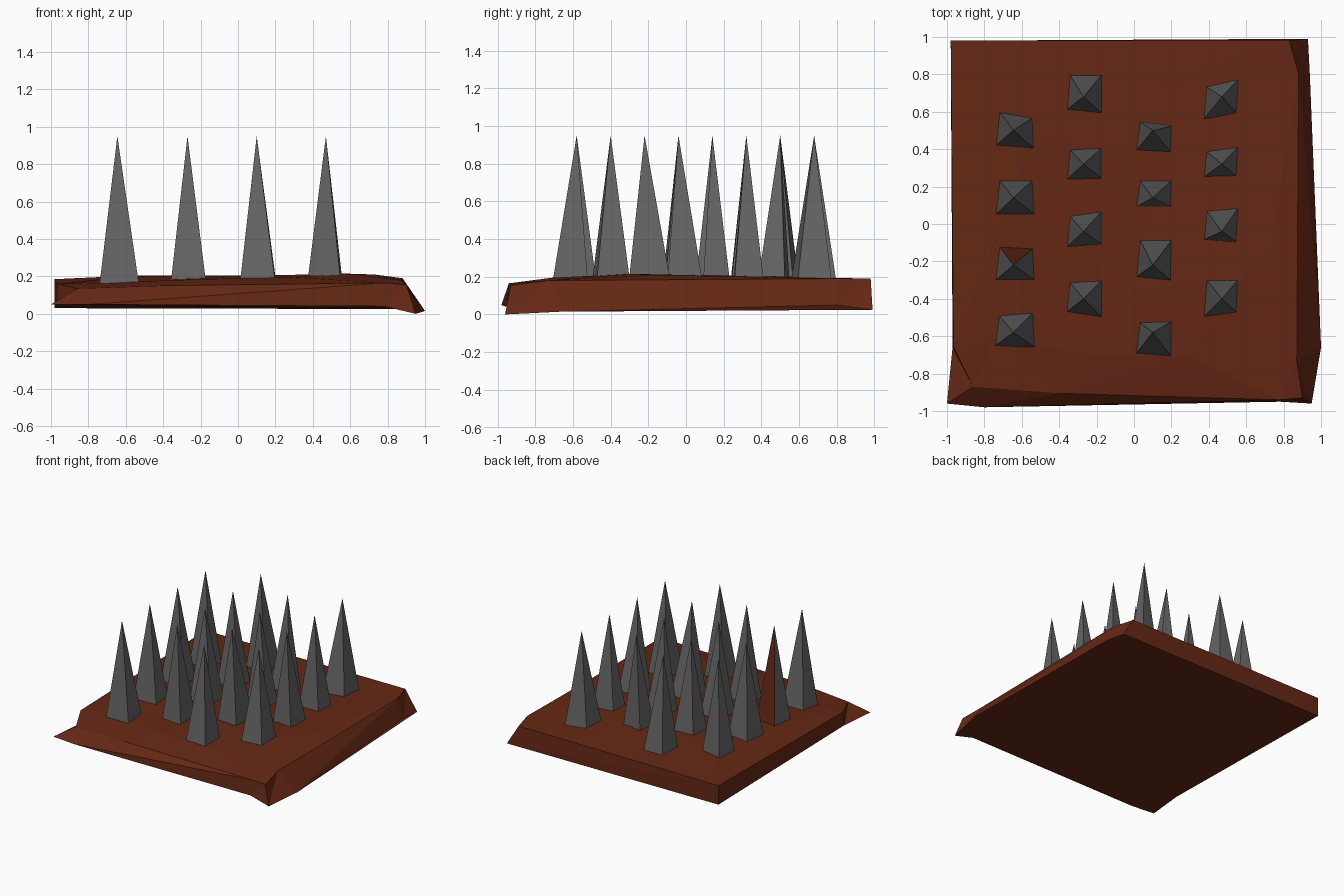
import bpy
from mathutils import Vector
from mathutils.geometry import delaunay_2d_cdt


def material(name, rgb):
    m = bpy.data.materials.new(name)
    m.diffuse_color = (*rgb, 1)
    return m


def make(name, verts, faces, mats):
    me = bpy.data.meshes.new(name)
    me.from_pydata(verts, [], faces)
    for m in mats:
        me.materials.append(m)
    ob = bpy.data.objects.new(name, me)
    bpy.context.collection.objects.link(ob)
    return ob


earth = material("earth", (0.13, 0.021, 0.007))
iron = material("iron", (0.13, 0.13, 0.13))

# Rough slab: lower and upper outlines, counter-clockwise from the front left
low = [(-1, -.96, .05), (-.8, -.98, .05), (.78, -.95, .04), (.95, -.96, 0),
       (1, -.66, .015), (.94, .8, .05), (.93, .99, .025), (-.98, .98, .03), (-.97, -.66, .05)]
top = [(-.86, -.87, .135), (-.4, -.905, .15), (.78, -.94, .165), (.9, -.93, .155),
       (.87, -.73, .18), (.88, .8, .19), (.83, .98, .19), (-.98, .98, .185), (-.965, -.66, .16)]
# Slight bumps inside the upper surface
bumps = [(-.72, -.62, .165), (-.2, -.7, .185), (.3, -.71, .195), (.57, -.3, .215), (.73, -.15, .21),
         (-.05, -.35, .2), (-.5, .1, .2), (.2, .4, .205), (-.55, .45, .205), (.1, .75, .195)]
n = len(low)
faces = [tuple(reversed(range(n)))]
for i in range(n):
    j = (i + 1) % n
    faces += [(i, j, n + j), (i, n + j, n + i)]
cap = top + bumps
edges = [(i, (i + 1) % n) for i in range(n)]
res = delaunay_2d_cdt([Vector(p[:2]) for p in cap], edges, [tuple(range(n))], 1, 1e-5)
source = [o[0] for o in res[3]]
for f in res[2]:
    faces.append(tuple(n + source[k] for k in f))
make("base_slab", low + cap, faces, [earth])

# Spikes: per column apex x, base corner x, first apex y, and base corner y
# (corners run back left, back right, front right, front left)
columns = [
    (-.645, (-.72, -.54, -.53, -.74), .50,
     [(.60, .57, .40, .42), (.235, .235, .05, .05), (-.12, -.13, -.30, -.30), (-.49, -.475, -.66, -.65)]),
    (-.27, (-.345, -.17, -.17, -.36), .68,
     [(.80, .80, .59, .61), (.40, .41, .24, .235), (.045, .07, -.11, -.125), (-.31, -.30, -.50, -.47)]),
    (.10, (.03, .205, .20, .01), .50,
     [(.55, .525, .38, .39), (.235, .235, .09, .09), (-.08, -.08, -.305, -.285), (-.525, -.52, -.71, -.695)]),
    (.47, (.385, .56, .55, .37), .68,
     [(.735, .775, .59, .555), (.39, .415, .255, .25), (.075, .09, -.10, -.085), (-.295, -.295, -.475, -.50)]),
]
for c, (ax, xs, ay, rows) in enumerate(columns):
    for r, ys in enumerate(rows):
        verts = [(x, y, .16) for x, y in zip(xs, ys)] + [(ax, ay - .36 * r, .95)]
        quads = [(0, 1, 2, 3)] + [((k + 1) % 4, k, 4) for k in range(4)]
        spike = make(f"spike_{c}_{r}", verts, quads, [iron, earth])
        # One spike has an earth-coloured back face
        if (c, r) == (0, 2):
            spike.data.polygons[1].material_index = 1
